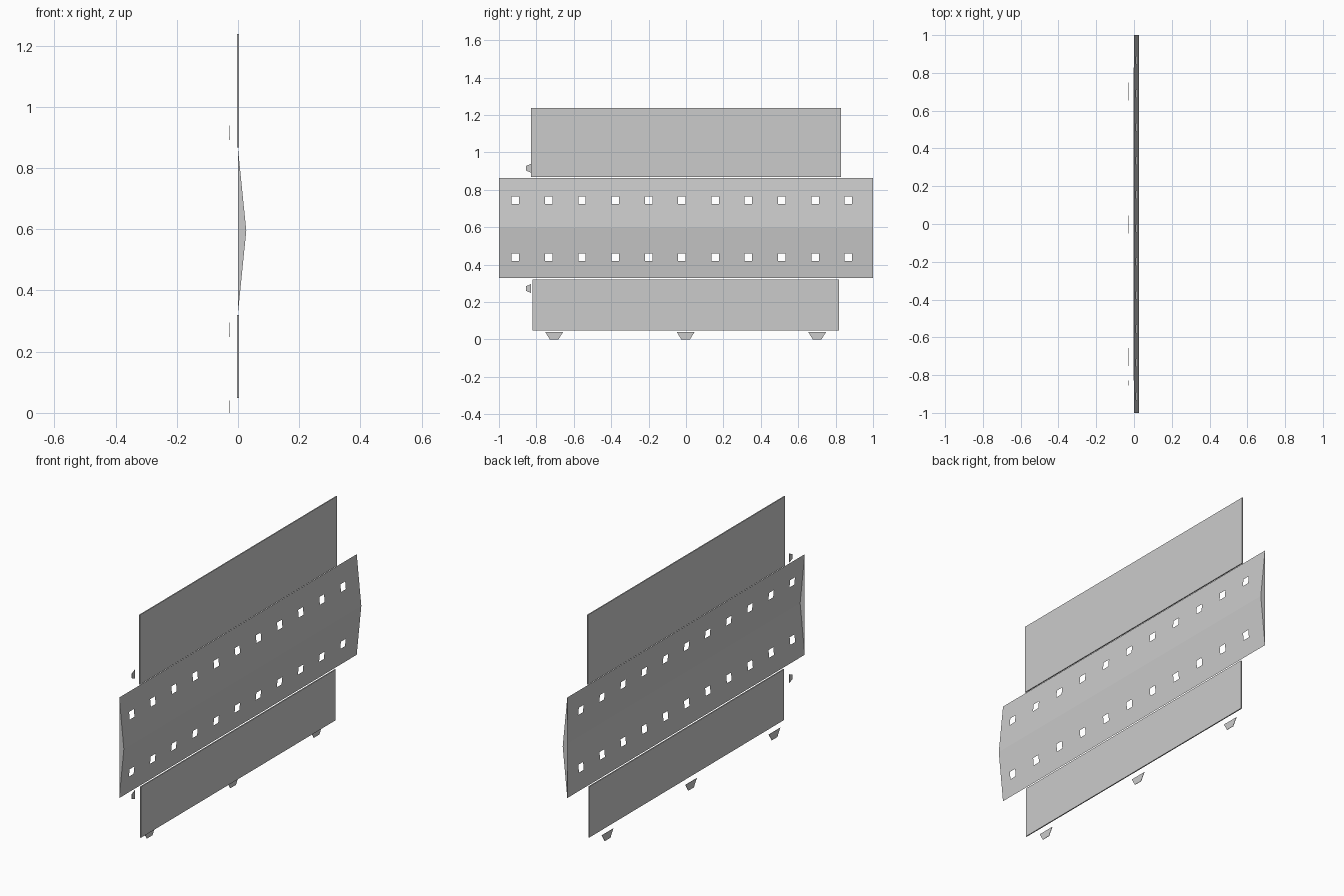
import bpy
import bmesh

cube = bpy.data.objects.get("Cube")
if cube:
    bpy.data.objects.remove(cube, do_unlink=True)

grey = bpy.data.materials.new("light_grey")
grey.use_nodes = True
colour = (0.6, 0.6, 0.6, 1)
grey.diffuse_color = colour
grey.node_tree.nodes["Principled BSDF"].inputs["Base Color"].default_value = colour


def finish(name, bm):
    mesh = bpy.data.meshes.new(name)
    bm.to_mesh(mesh)
    bm.free()
    mesh.materials.append(grey)
    obj = bpy.data.objects.new(name, mesh)
    bpy.context.collection.objects.link(obj)
    return obj


def plate(name, outline, x, thickness):
    """Extrude a (y, z) outline along x, centred on x."""
    bm = bmesh.new()
    face = bm.faces.new([bm.verts.new((x - thickness / 2, y, z)) for y, z in outline])
    ext = bmesh.ops.extrude_face_region(bm, geom=[face])["geom"]
    verts = [v for v in ext if isinstance(v, bmesh.types.BMVert)]
    bmesh.ops.translate(bm, verts=verts, vec=(thickness, 0, 0))
    bmesh.ops.recalc_face_normals(bm, faces=bm.faces)
    return finish(name, bm)


def rectangle(y0, y1, z0, z1):
    return [(y0, z0), (y1, z0), (y1, z1), (y0, z1)]


# Flat upper and lower panels
plate("upper_panel", rectangle(-0.829, 0.829, 0.867, 1.238), 0, 0.006)
plate("lower_panel", rectangle(-0.822, 0.819, 0.048, 0.319), 0, 0.006)

# Tapered tabs along the bottom and on one side
TAB_X, TAB_T = -0.028, 0.002
for i, y in enumerate((-0.705, -0.002, 0.701)):
    plate(f"bottom_tab_{i + 1}",
          [(y - 0.023, 0), (y + 0.023, 0), (y + 0.048, 0.04), (y - 0.048, 0.04)],
          TAB_X, TAB_T)
for name, z in (("lower_side_tab", 0.272), ("upper_side_tab", 0.915)):
    plate(name,
          [(-0.855, z - 0.012), (-0.829, z - 0.024), (-0.829, z + 0.024), (-0.855, z + 0.012)],
          TAB_X, TAB_T)

# Creased middle panel: a bent sheet with two rows of square holes
BOTTOM, TOP, DEPTH, HOLE = 0.327, 0.863, 0.027, 0.02
RIDGE, HALF = (BOTTOM + TOP) / 2, (TOP - BOTTOM) / 2
columns = [-0.912 + 0.178 * i for i in range(11)]
rows = [0.438, 0.743]
ys = sorted([-1, 1] + [c + s * HOLE for c in columns for s in (-1, 1)])
zs = sorted([BOTTOM, RIDGE, TOP] + [r + s * HOLE for r in rows for s in (-1, 1)])

bm = bmesh.new()
grid = [[bm.verts.new((DEPTH * (1 - abs(z - RIDGE) / HALF), y, z)) for z in zs] for y in ys]
for i in range(len(ys) - 1):
    for j in range(len(zs) - 1):
        in_column = any(abs((ys[i] + ys[i + 1]) / 2 - c) < 0.001 for c in columns)
        in_row = any(abs((zs[j] + zs[j + 1]) / 2 - r) < 0.001 for r in rows)
        if not (in_column and in_row):
            bm.faces.new((grid[i][j], grid[i + 1][j], grid[i + 1][j + 1], grid[i][j + 1]))
# Triangular end caps
bm.faces.new(grid[0])
bm.faces.new(grid[-1][::-1])
finish("middle_panel", bm)
